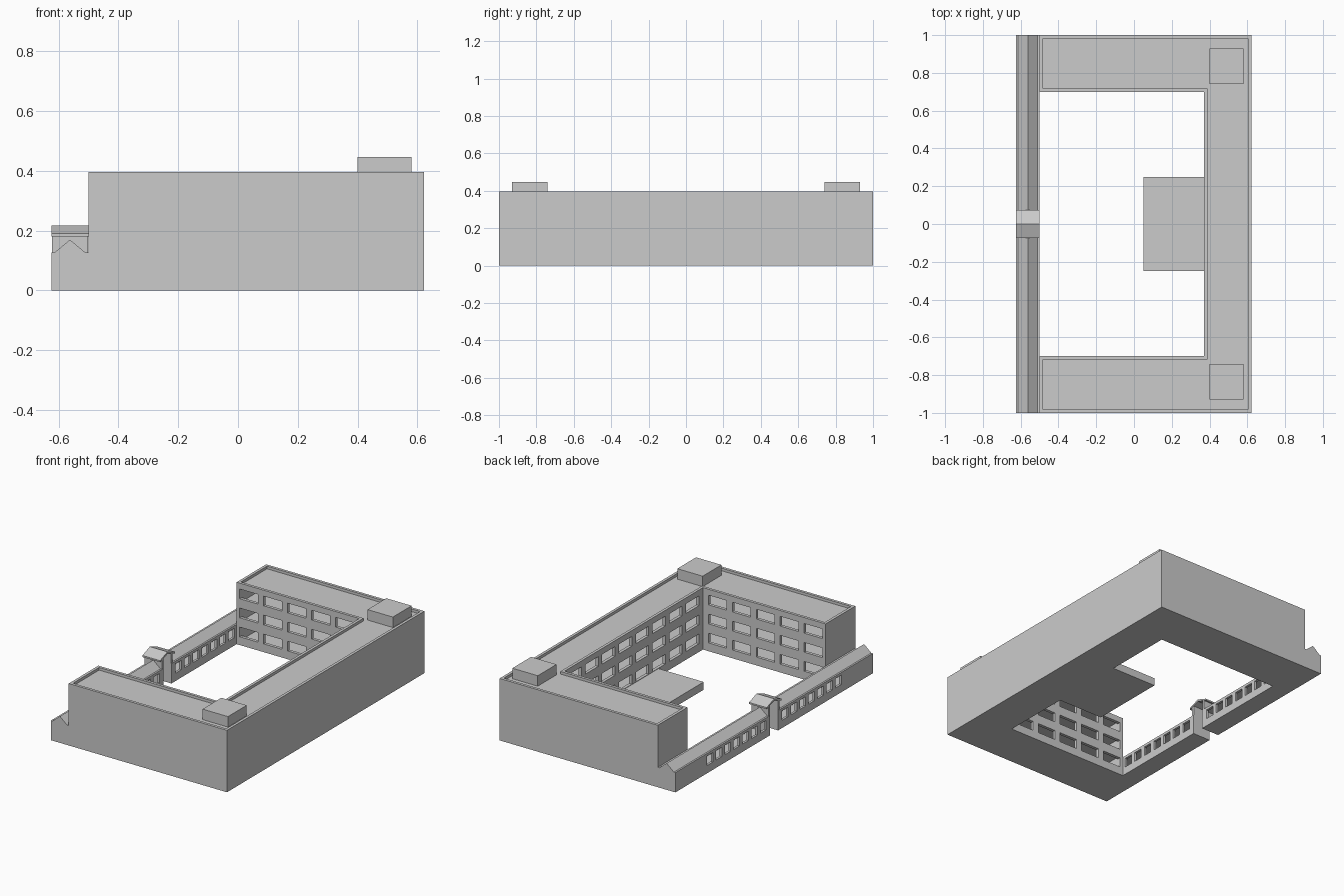
import bpy, bmesh
from mathutils import Vector

if "Cube" in bpy.data.objects:
    bpy.data.objects.remove(bpy.data.objects["Cube"])


def prism(name, pts, vec):
    """Extrude a flat outline along a vector."""
    bm = bmesh.new()
    f = bm.faces.new([bm.verts.new(p) for p in pts])
    r = bmesh.ops.extrude_face_region(bm, geom=[f])
    bmesh.ops.translate(bm, vec=Vector(vec), verts=[v for v in r['geom'] if isinstance(v, bmesh.types.BMVert)])
    bmesh.ops.recalc_face_normals(bm, faces=bm.faces)
    me = bpy.data.meshes.new(name)
    bm.to_mesh(me)
    bm.free()
    ob = bpy.data.objects.new(name, me)
    bpy.context.collection.objects.link(ob)
    return ob


def box(name, x0, x1, y0, y1, z0, z1):
    return prism(name, [(x0, y0, z0), (x1, y0, z0), (x1, y1, z0), (x0, y1, z0)], (0, 0, z1 - z0))


def u_block(name, d, z0, z1):
    """U-shaped footprint shrunk inward by d."""
    a, b, o, i, c = -0.5 + d, 0.622 - d, 1 - d, 0.7 + d, 0.37 + d
    pts = [(a, -o), (b, -o), (b, o), (a, o), (a, i), (c, i), (c, -i), (a, -i)]
    return prism(name, [(x, y, z0) for x, y in pts], (0, 0, z1 - z0))


def cut(ob, cutters):
    """Subtract cutters one after another, then remove them."""
    bpy.context.view_layer.objects.active = ob
    for c in cutters:
        c.hide_render = True
        m = ob.modifiers.new("cut", 'BOOLEAN')
        m.operation, m.solver, m.object = 'DIFFERENCE', 'EXACT', c
    bpy.context.view_layer.update()
    me = bpy.data.meshes.new_from_object(ob.evaluated_get(bpy.context.evaluated_depsgraph_get()))
    ob.modifiers.clear()
    ob.data = me
    for c in cutters:
        bpy.data.objects.remove(c)


# main U-shaped block: sunken roof, hollow storeys, courtyard windows
block = u_block("main_block", 0, 0, 0.397)
cuts = [u_block("roof_recess", 0.018, 0.38, 0.45)]
for k in range(3):
    z = 0.025 + 0.122 * k
    cuts.append(u_block("storey_space", 0.02, z, z + 0.105))
    w0, w1 = z + 0.028, z + 0.09
    for j in range(5):
        x = -0.413 + 0.17 * j
        for s in (-1, 1):
            y = sorted((s * 0.69, s * 0.73))
            cuts.append(box("wing_window", x - 0.065, x + 0.065, *y, w0, w1))
    for j in range(8):
        y = -0.595 + 0.17 * j
        cuts.append(box("rear_window", 0.36, 0.4, y - 0.065, y + 0.065, w0, w1))
cut(block, cuts)

# roof stair housings
for s, n in ((-1, "near"), (1, "far")):
    box("roof_house_" + n, 0.4, 0.58, *sorted((s * 0.74, s * 0.93)), 0.37, 0.447)

# low courtyard hall
box("courtyard_hall", 0.05, 0.372, -0.25, 0.25, 0, 0.05)

# gallery along the street, one half each side of the gate
prof = [(-0.625, 0), (-0.5, 0), (-0.5, 0.127), (-0.511, 0.127), (-0.5625, 0.17), (-0.614, 0.127), (-0.625, 0.127)]
for s, n in ((-1, "near"), (1, "far")):
    g = prism("gallery_" + n, [(x, s * 0.04, z) for x, z in prof], (0, s * 0.96, 0))
    cs = [box("hall_space", -0.61, -0.515, *sorted((s * 0.055, s * 0.98)), 0.02, 0.118)]
    for j in range(7):
        y = s * (0.11 + 0.09 * j)
        cs.append(box("gallery_window", -0.64, -0.49, y - 0.03, y + 0.03, 0.05, 0.11))
    cut(g, cs)

# gate walls and gabled gate roof
for s, n in ((-1, "near"), (1, "far")):
    box("gate_wall_" + n, -0.623, -0.502, *sorted((s * 0.04, s * 0.055)), 0.1, 0.19)
roof = [(-0.075, 0.18), (0, 0.205), (0.075, 0.18), (0.075, 0.19), (0, 0.218), (-0.075, 0.19)]
prism("gate_roof", [(-0.625, y, z) for y, z in roof], (0.125, 0, 0))
